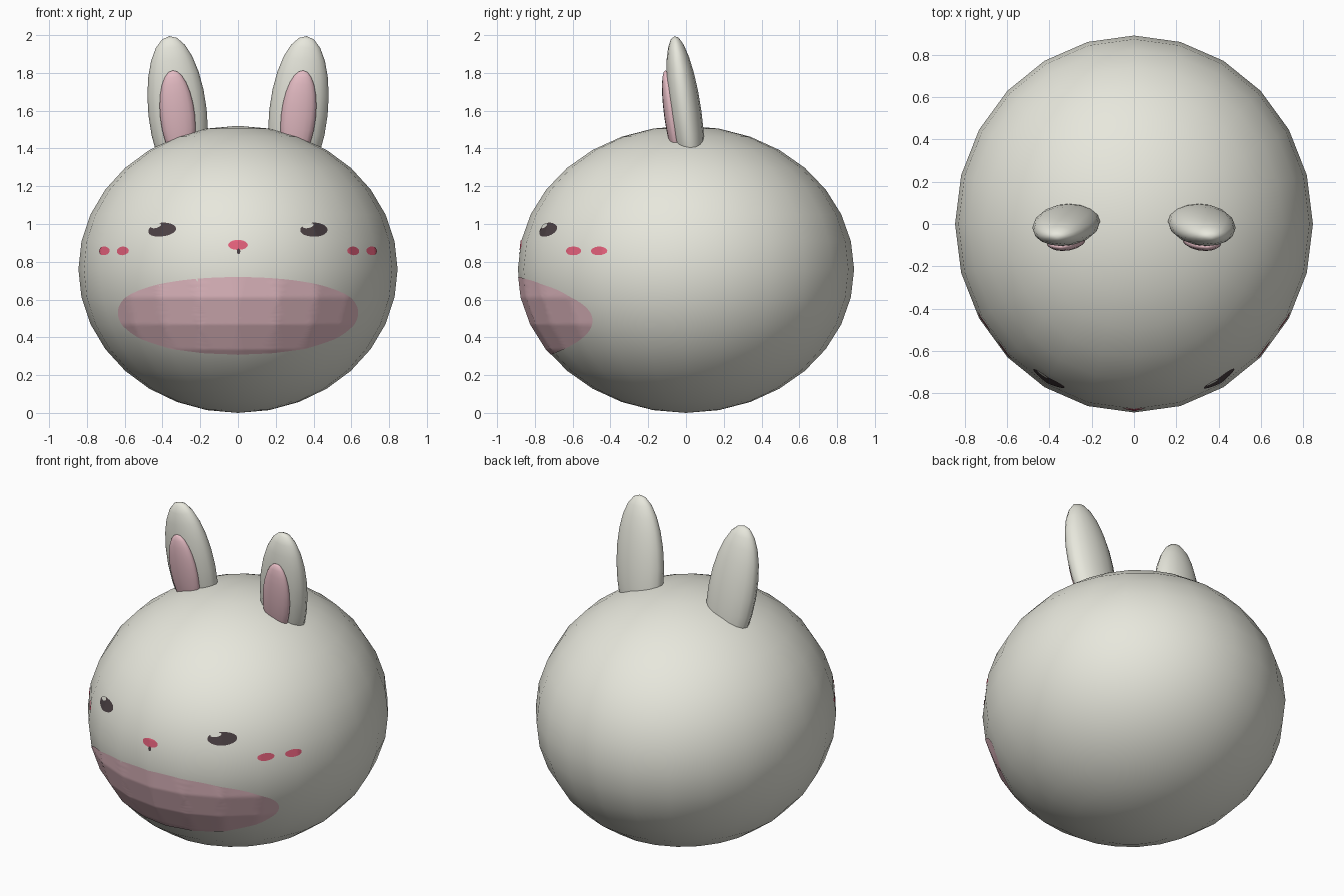
import bpy, bmesh
from math import sin, cos, radians, pi
from mathutils import Vector, Matrix, Euler
from mathutils.bvhtree import BVHTree

if "Cube" in bpy.data.objects:
    bpy.data.objects.remove(bpy.data.objects["Cube"])


def material(name, rgb):
    lin = [(c / 255 / 12.92) if c < 10 else ((c / 255 + 0.055) / 1.055) ** 2.4 for c in rgb]
    m = bpy.data.materials.new(name)
    m.diffuse_color = (*lin, 1)
    m.use_nodes = True
    m.node_tree.nodes["Principled BSDF"].inputs["Base Color"].default_value = m.diffuse_color
    return m


CREAM = material("cream", (238, 238, 227))
BLUSH = material("pale_pink", (236, 194, 202))
PINK = material("bright_pink", (236, 100, 128))
DARK = material("dark_brown", (76, 65, 68))

CENTRE = Vector((0, 0, 0.76))
RADII = Vector((0.845, 0.89, 0.76))


def finish(name, bm, mat):
    me = bpy.data.meshes.new(name)
    bm.to_mesh(me)
    me.materials.append(mat)
    me.shade_smooth()
    ob = bpy.data.objects.new(name, me)
    bpy.context.collection.objects.link(ob)
    return ob


def ellipsoid(centre, radii, rot, segments, rings):
    bm = bmesh.new()
    bmesh.ops.create_uvsphere(bm, u_segments=segments, v_segments=rings, radius=1)
    bm.transform(Matrix.LocRotScale(Vector(centre), Euler(rot), Vector(radii)))
    return bm


# Round body
body = ellipsoid(CENTRE, RADII, (0, 0, 0), 24, 16)
surface = BVHTree.FromBMesh(body)
finish("body", body, CREAM)


def plate(name, mat, az, lat, half_az, half_lat, n=32, rings=6, lift=0.003, tilt=0):
    """Thin oval patch laid on the body, sizes in degrees around the body."""
    bm = bmesh.new()

    def vert(r, t):
        u, v = half_az * r * cos(t), half_lat * r * sin(t)
        k = radians(tilt)
        a = radians(az + u * cos(k) - v * sin(k))
        b = radians(lat + u * sin(k) + v * cos(k))
        unit = Vector((sin(a) * cos(b), -cos(a) * cos(b), sin(b)))
        hit = surface.ray_cast(CENTRE, (unit * RADII).normalized())[0]
        normal = Vector([unit[i] / RADII[i] for i in range(3)]).normalized()
        return bm.verts.new(hit + normal * lift)

    mid = vert(0, 0)
    loops = [[vert(i / rings, 2 * pi * j / n) for j in range(n)] for i in range(1, rings + 1)]
    for j in range(n):
        k = (j + 1) % n
        bm.faces.new((mid, loops[0][j], loops[0][k]))
        for a, b in zip(loops, loops[1:]):
            bm.faces.new((a[j], b[j], b[k], a[k]))
    return finish(name, bm, mat)


# Wide pale muzzle patch, nose and mouth
plate("muzzle_patch", BLUSH, 0, -19.8, 53.3, 16.7, n=96, rings=28)
plate("nose", PINK, 0, 9.8, 3.6, 2.0)
plate("mouth", DARK, 0.2, 7.2, 0.65, 1.1, lift=0.0035)

for side, s in (("left", -1), ("right", 1)):
    # Eyes, with the glint on the same side of both
    plate(side + "_eye", DARK, s * 30.1, 16.1, 6.0, 2.9, tilt=4)
    plate(side + "_eye_glint", CREAM, s * 30.1 - 2.6, 17.7, 2.3, 0.95, lift=0.0055, tilt=12)
    # Paired cheek dots
    plate(side + "_inner_cheek", PINK, s * 47.2, 7.4, 3.4, 1.75)
    plate(side + "_outer_cheek", PINK, s * 58.3, 7.4, 3.4, 1.75)
    # Ears lean outward and forward
    lean = (radians(8), s * radians(6.2), 0)
    finish(side + "_ear",
           ellipsoid((s * 0.32, -0.003, 1.59), (0.155, 0.085, 0.411), lean, 16, 12), CREAM)
    finish(side + "_ear_lining",
           ellipsoid((s * 0.32, -0.075, 1.57), (0.092, 0.04, 0.247), lean, 16, 12), BLUSH)
